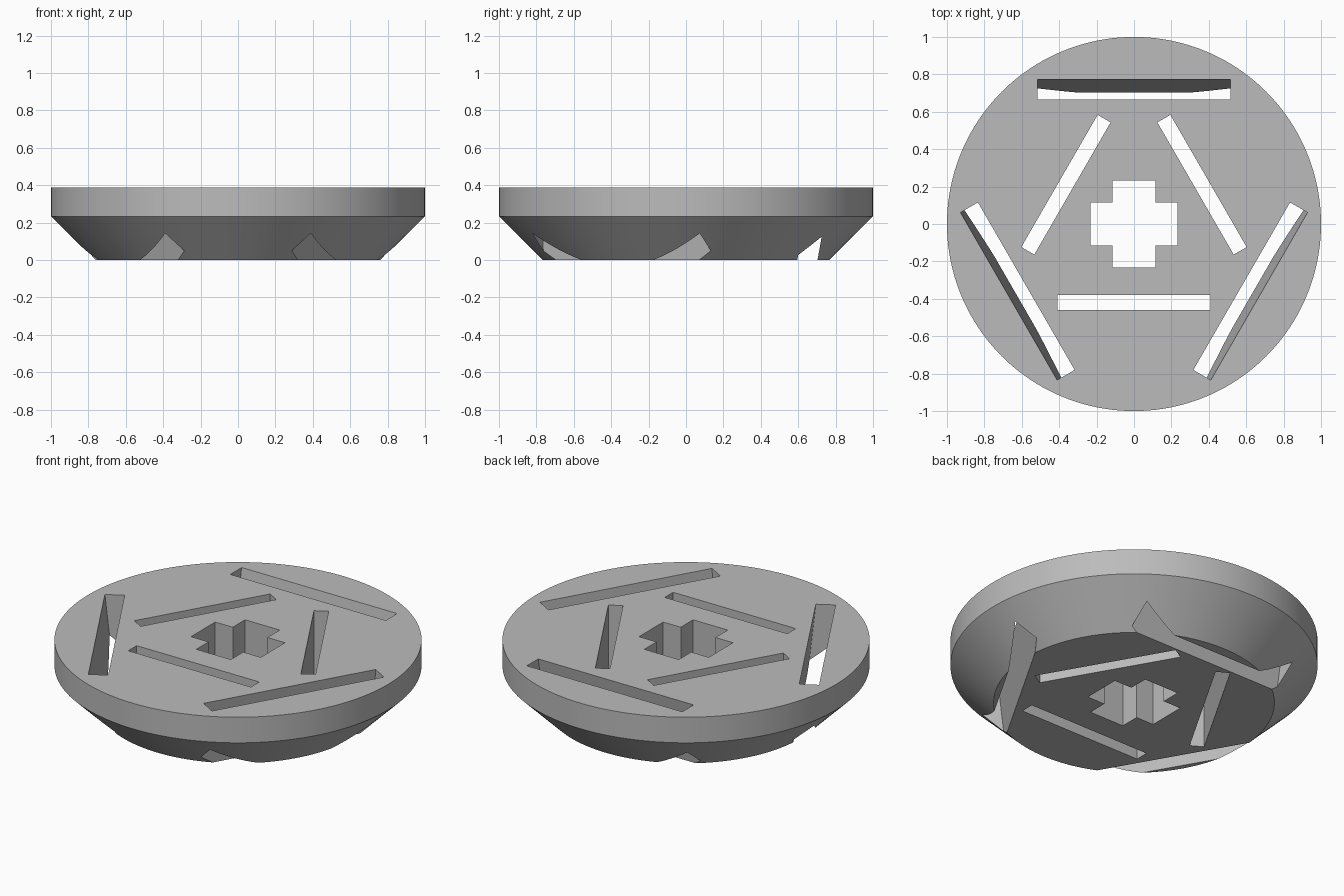
import bpy, bmesh
from math import radians
from mathutils import Matrix, Vector

if "Cube" in bpy.data.objects:
    bpy.data.objects.remove(bpy.data.objects["Cube"])

HEIGHT, RIM_Z, BASE_R = 0.387, 0.233, 0.765
MARGIN = 0.02  # how far cutters reach past the disc


def make_object(name, bm):
    bmesh.ops.recalc_face_normals(bm, faces=bm.faces)
    mesh = bpy.data.meshes.new(name)
    bm.to_mesh(mesh)
    bm.free()
    ob = bpy.data.objects.new(name, mesh)
    bpy.context.collection.objects.link(ob)
    return ob


def prism(bm, points, lean=0.0, angle=0):
    """Upright prism; its base is shifted by lean along -y, then turned about z."""
    turn = Matrix.Rotation(radians(angle), 3, 'Z')
    slope = lean / HEIGHT
    rings = [[bm.verts.new(turn @ Vector((x, y + slope * (z - HEIGHT), z)))
              for x, y in points] for z in (-MARGIN, HEIGHT + MARGIN)]
    low, high = rings
    bm.faces.new(low[::-1])
    bm.faces.new(high)
    for i in range(len(points)):
        j = (i + 1) % len(points)
        bm.faces.new((low[i], low[j], high[j], high[i]))


def slot(bm, half_length, inner, outer, lean, angle):
    prism(bm, [(-half_length, inner), (half_length, inner),
               (half_length, outer), (-half_length, outer)], lean, angle)


# Disc: straight rim over a conical underside
bm = bmesh.new()
bmesh.ops.create_cone(bm, cap_ends=False, segments=160, radius1=BASE_R, radius2=1,
                      depth=RIM_Z, matrix=Matrix.Translation((0, 0, RIM_Z / 2)))
bmesh.ops.create_cone(bm, cap_ends=False, segments=160, radius1=1, radius2=1,
                      depth=HEIGHT - RIM_Z,
                      matrix=Matrix.Translation((0, 0, (HEIGHT + RIM_Z) / 2)))
bmesh.ops.remove_doubles(bm, verts=bm.verts, dist=0.0005)
bmesh.ops.holes_fill(bm, edges=[e for e in bm.edges if e.is_boundary], sides=0)
disc = make_object("slotted_disc", bm)

# Openings: central cross, three upright slots, three leaning slots
bm = bmesh.new()
a, b = 0.115, 0.232
prism(bm, [(a, a), (a, b), (-a, b), (-a, a), (-b, a), (-b, -a),
           (-a, -a), (-a, -b), (a, -b), (a, -a), (b, -a), (b, a)])
for angle in (60, 180, 300):
    slot(bm, 0.408, 0.38, 0.46, 0, angle)
for angle, lean in ((0, 0.07), (120, 0.04), (240, 0.04)):
    slot(bm, 0.517, 0.665, 0.773, lean, angle)
cutter = make_object("opening_cutter", bm)
cutter.hide_render = True

cut = disc.modifiers.new("openings", 'BOOLEAN')
cut.operation = 'DIFFERENCE'
cut.solver = 'EXACT'
cut.object = cutter

bpy.ops.object.select_all(action='DESELECT')
disc.select_set(True)
bpy.context.view_layer.objects.active = disc
bpy.ops.object.modifier_apply(modifier=cut.name)
bpy.data.objects.remove(cutter)
bpy.ops.object.shade_smooth_by_angle(angle=radians(20))

# Plain grey
grey = bpy.data.materials.new("plain_grey")
grey.use_nodes = True
colour = (0.5, 0.5, 0.5, 1)
grey.diffuse_color = colour
grey.node_tree.nodes["Principled BSDF"].inputs["Base Color"].default_value = colour
disc.data.materials.clear()
disc.data.materials.append(grey)
